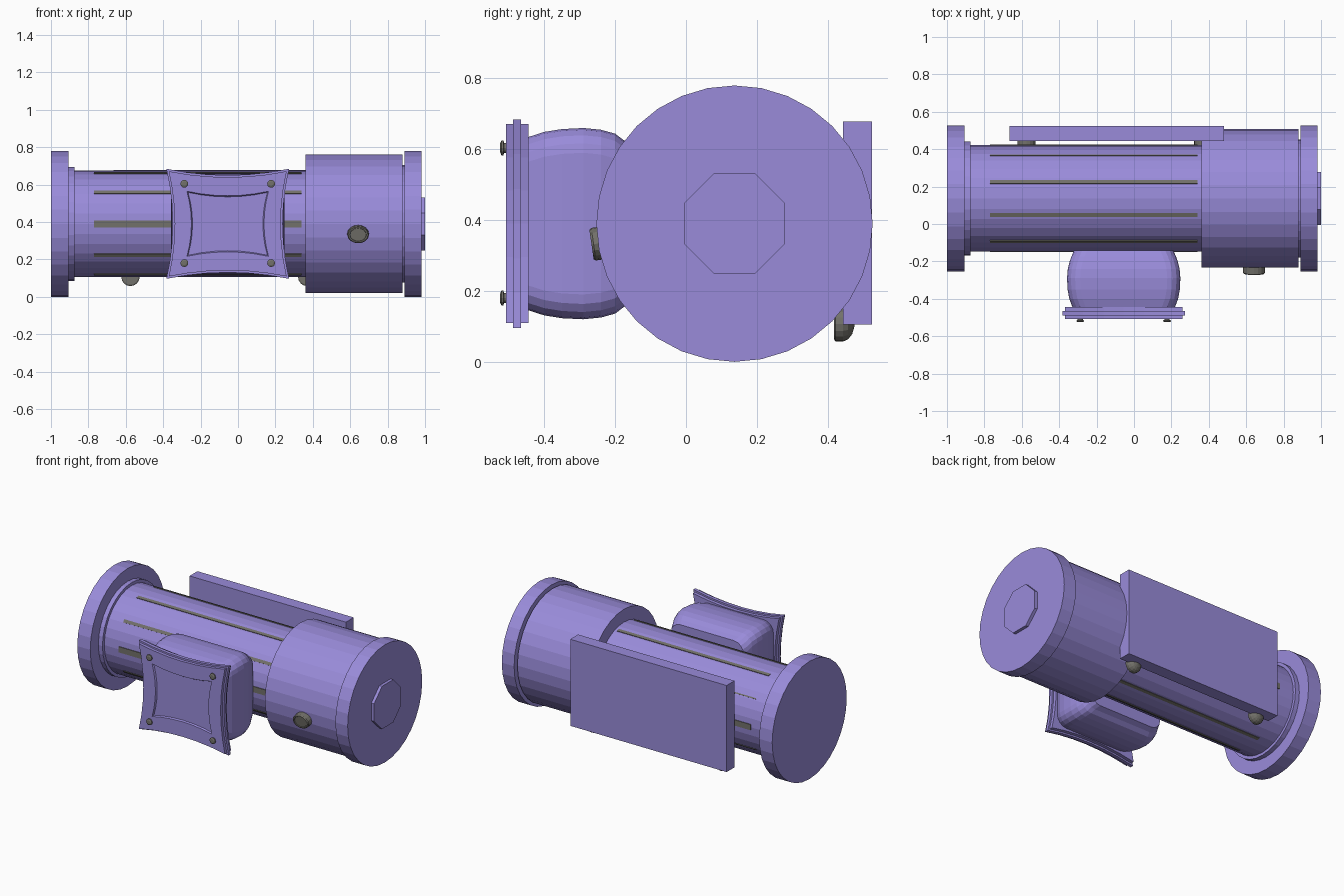
import bpy, bmesh, math
from mathutils import Vector, Matrix

if "Cube" in bpy.data.objects:
    bpy.data.objects.remove(bpy.data.objects["Cube"])


def material(name, rgb):
    m = bpy.data.materials.new(name)
    m.diffuse_color = (*rgb, 1)
    m.use_nodes = True
    m.node_tree.nodes["Principled BSDF"].inputs["Base Color"].default_value = m.diffuse_color
    return m


PURPLE = material("purple", (0.32, 0.26, 0.70))
GREY = material("dark grey", (0.17, 0.165, 0.145))
AX_Y, AX_Z = 0.137, 0.39      # axis of the main tube
MX = -0.055                   # centre of the front mount


def loft(name, rings, mat, matrix=Matrix()):
    """Skin equal-length rings of points and cap both ends."""
    bm = bmesh.new()
    loops = [[bm.verts.new(matrix @ Vector(p)) for p in r] for r in rings]
    n = len(loops[0])
    for a, b in zip(loops, loops[1:]):
        for i in range(n):
            j = (i + 1) % n
            bm.faces.new((a[i], a[j], b[j], b[i]))
    bm.faces.new(loops[0][::-1])
    bm.faces.new(loops[-1])
    bmesh.ops.recalc_face_normals(bm, faces=bm.faces)
    me = bpy.data.meshes.new(name)
    bm.to_mesh(me)
    bm.free()
    me.materials.append(mat)
    ob = bpy.data.objects.new(name, me)
    bpy.context.collection.objects.link(ob)
    return ob


def lathe(name, profile, seg, loc, direction, mat, phase=0.0):
    """Turn (distance along axis, radius) pairs around a direction."""
    rings = [[(r * math.cos(phase + 2 * math.pi * i / seg),
               r * math.sin(phase + 2 * math.pi * i / seg), h)
              for i in range(seg)] for h, r in profile]
    rot = Vector(direction).to_track_quat('Z', 'Y').to_matrix().to_4x4()
    return loft(name, rings, mat, Matrix.Translation(loc) @ rot)


def tube(name, x0, x1, r, seg=32, phase=0.0):
    return lathe(name, [(x0, r), (x1, r)], seg, (0, AX_Y, AX_Z), (1, 0, 0), PURPLE, phase)


def box(name, lo, hi, mat, matrix=Matrix()):
    rings = [[(x, lo[1], lo[2]), (x, hi[1], lo[2]), (x, hi[1], hi[2]), (x, lo[1], hi[2])]
             for x in (lo[0], hi[0])]
    return loft(name, rings, mat, matrix)


def pinched(y, w, h, d, steps=6):
    """Rectangle outline with sides curving inwards by d."""
    pts = []
    for k in range(4):
        a, b = ((w, h), (h, w))[k % 2]
        for i in range(steps):
            t = -1 + 2 * i / steps
            u, v = a - d * (1 - t * t), t * b
            for _ in range(k):
                u, v = -v, u
            pts.append((MX + u, y, AX_Z + v))
    return pts


def rounded(y, w, h, r=0.07, steps=4):
    """Rounded rectangle outline."""
    pts = []
    for k, (sx, sz) in enumerate(((1, 1), (-1, 1), (-1, -1), (1, -1))):
        for i in range(steps + 1):
            a = math.pi / 2 * (k + i / steps)
            pts.append((MX + sx * (w - r) + r * math.cos(a), y,
                        AX_Z + sz * (h - r) + r * math.sin(a)))
    return pts


# Main body along x
tube("main_tube", -0.95, 0.95, 0.285)
tube("left_flange", -1.0, -0.905, 0.39)
tube("left_collar", -0.91, -0.875, 0.305)
tube("barrel", 0.36, 0.88, 0.37)
tube("right_collar", 0.87, 0.90, 0.315)
tube("right_flange", 0.89, 0.98, 0.39)
tube("end_boss", 0.97, 1.0, 0.153, 8, math.pi / 8)

# Dark strips set around the tube
for k in range(10):
    half = {0: 0.019, 5: 0.019, 4: 0.004, 6: 0.004}.get(k, 0.010)
    m = Matrix.Translation((0, AX_Y, AX_Z)) @ Matrix.Rotation(math.radians(36 * k), 4, 'X')
    box("tube_strip", (-0.77, -0.2875, -half), (0.34, -0.279, half), GREY, m)

# Rear plate with two domed studs under its lower edge
box("rear_plate", (-0.665, 0.443, 0.105), (0.48, 0.525, 0.678), PURPLE)
for x in (-0.575, 0.37):
    dome = [(0.0, 0.042), (0.004, 0.049), (0.025, 0.049), (0.04, 0.042), (0.051, 0.028), (0.057, 0.008)]
    lathe("rear_stud", dome, 16, (x, 0.418, 0.106), (0, 1, 0), GREY)

# Button on the barrel, with a shallow dished face
tilt = math.radians(8.3)
out = Vector((0, -math.cos(tilt), -math.sin(tilt)))
button = lathe("barrel_button", [(0.34, 0.058), (0.402, 0.058), (0.408, 0.053), (0.408, 0.045), (0.404, 0.043)],
               16, (0, 0, 0), (0, 0, 1), GREY)
button.data.transform(Matrix.Translation((0.642, AX_Y, AX_Z))
                      @ out.to_track_quat('Z', 'Y').to_matrix().to_4x4()
                      @ Matrix.Diagonal((1, 0.8, 1, 1)))

# Bulging front mount
loft("mount_body", [rounded(*s) for s in (
    (-0.45, 0.272, 0.243), (-0.40, 0.291, 0.259), (-0.35, 0.300, 0.267),
    (-0.29, 0.303, 0.270), (-0.24, 0.299, 0.265), (-0.20, 0.289, 0.254),
    (-0.175, 0.280, 0.235), (-0.142, 0.266, 0.220))], PURPLE)

# Stacked pinched plates, the front one with a recessed panel
loft("mount_back_plate", [pinched(-0.466, 0.315, 0.281, 0.032),
                          pinched(-0.444, 0.315, 0.281, 0.032)], PURPLE)
loft("mount_middle_plate", [pinched(-0.488, 0.328, 0.294, 0.034),
                            pinched(-0.466, 0.328, 0.294, 0.034)], PURPLE)
loft("mount_front_plate", [pinched(-0.486, 0.315, 0.281, 0.032),
                           pinched(-0.508, 0.315, 0.281, 0.032),
                           pinched(-0.508, 0.218, 0.174, 0.024),
                           pinched(-0.498, 0.212, 0.168, 0.024)], PURPLE)

# Corner screws
for sx in (-1, 1):
    for sz in (-1, 1):
        lathe("mount_screw", [(0, 0.014), (0.008, 0.014), (0.009, 0.021), (0.015, 0.021), (0.019, 0.012)],
              12, (MX + sx * 0.232, -0.506, 0.392 + sz * 0.212), (0, -1, 0), GREY)
